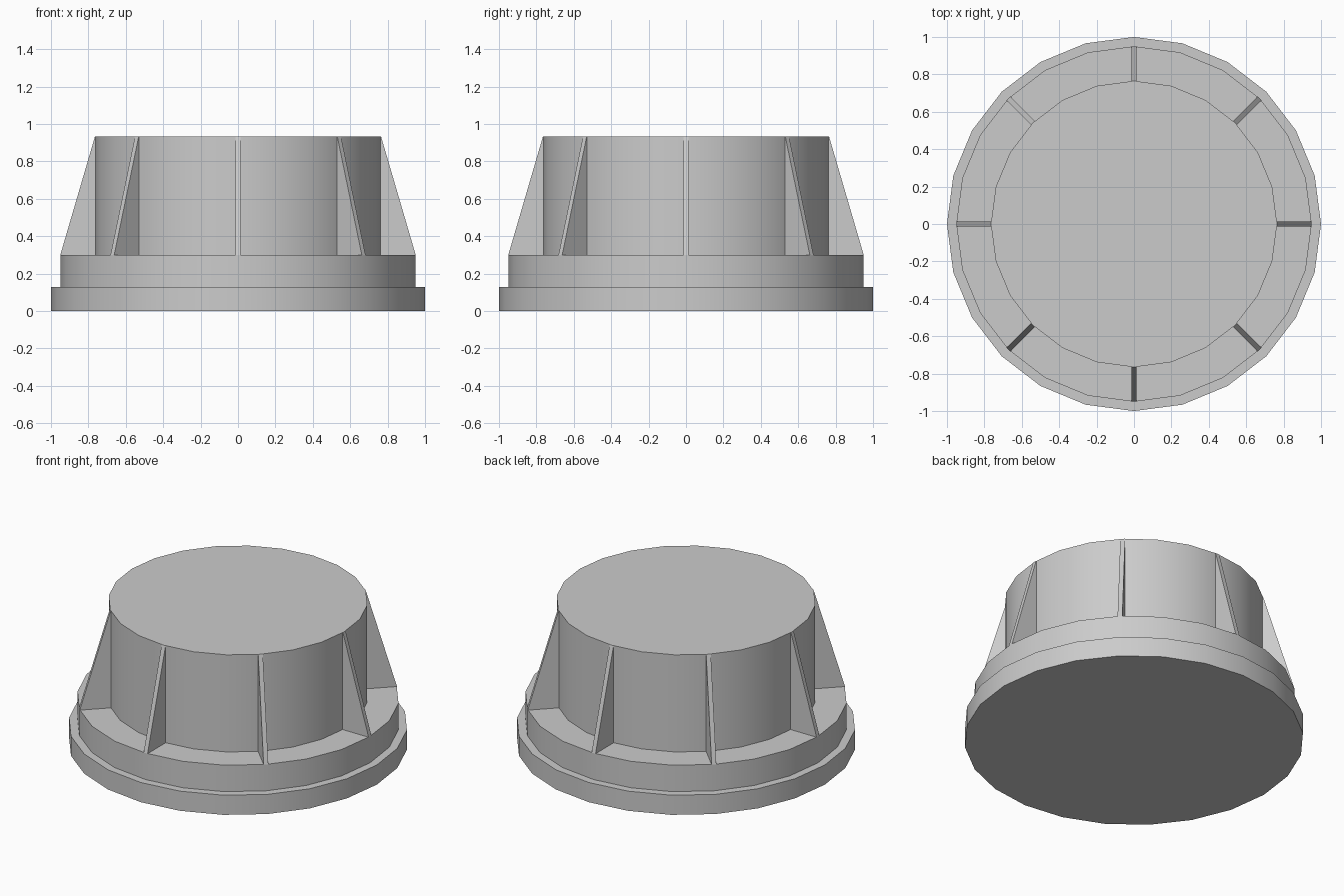
import bpy, bmesh, math
from mathutils import Matrix

if "Cube" in bpy.data.objects:
    bpy.data.objects.remove(bpy.data.objects["Cube"])

SIDES = 24
R_BASE, R_STEP, R_DRUM = 1.0, 0.95, 0.765
Z_BASE, Z_STEP, Z_TOP = 0.128, 0.30, 0.932


def finish(bm, name, smooth):
    bmesh.ops.recalc_face_normals(bm, faces=bm.faces)
    mesh = bpy.data.meshes.new(name)
    bm.to_mesh(mesh)
    bm.free()
    ob = bpy.data.objects.new(name, mesh)
    bpy.context.collection.objects.link(ob)
    if smooth:
        bpy.ops.object.select_all(action='DESELECT')
        ob.select_set(True)
        bpy.context.view_layer.objects.active = ob
        bpy.ops.object.shade_smooth_by_angle(angle=math.radians(30))
    return ob


# Stepped body: flange, collar and drum as one turned solid
profile = [(R_BASE, 0), (R_BASE, Z_BASE), (R_STEP, Z_BASE),
           (R_STEP, Z_STEP), (R_DRUM, Z_STEP), (R_DRUM, Z_TOP)]
bm = bmesh.new()
rings = [[bm.verts.new((r * math.cos(math.tau * i / SIDES),
                        r * math.sin(math.tau * i / SIDES), z))
          for i in range(SIDES)] for r, z in profile]
for low, high in zip(rings, rings[1:]):
    for i in range(SIDES):
        j = (i + 1) % SIDES
        bm.faces.new((low[i], low[j], high[j], high[i]))
bm.faces.new(rings[0])
bm.faces.new(rings[-1])
finish(bm, "stepped_body", True)

# Eight tapered ribs bracing the drum
HALF = 0.014
rib_profile = [(R_DRUM - 0.01, Z_STEP), (R_STEP, Z_STEP),
               (R_DRUM, Z_TOP), (R_DRUM - 0.01, Z_TOP - 0.001)]
for k in range(8):
    bm = bmesh.new()
    face = bm.faces.new([bm.verts.new((x, -HALF, z)) for x, z in rib_profile])
    ext = bmesh.ops.extrude_face_region(bm, geom=[face])
    moved = [g for g in ext["geom"] if isinstance(g, bmesh.types.BMVert)]
    bmesh.ops.translate(bm, verts=moved, vec=(0, 2 * HALF, 0))
    bmesh.ops.rotate(bm, verts=bm.verts, cent=(0, 0, 0),
                     matrix=Matrix.Rotation(math.tau * k / 8, 3, 'Z'))
    finish(bm, f"rib_{k + 1}", False)
